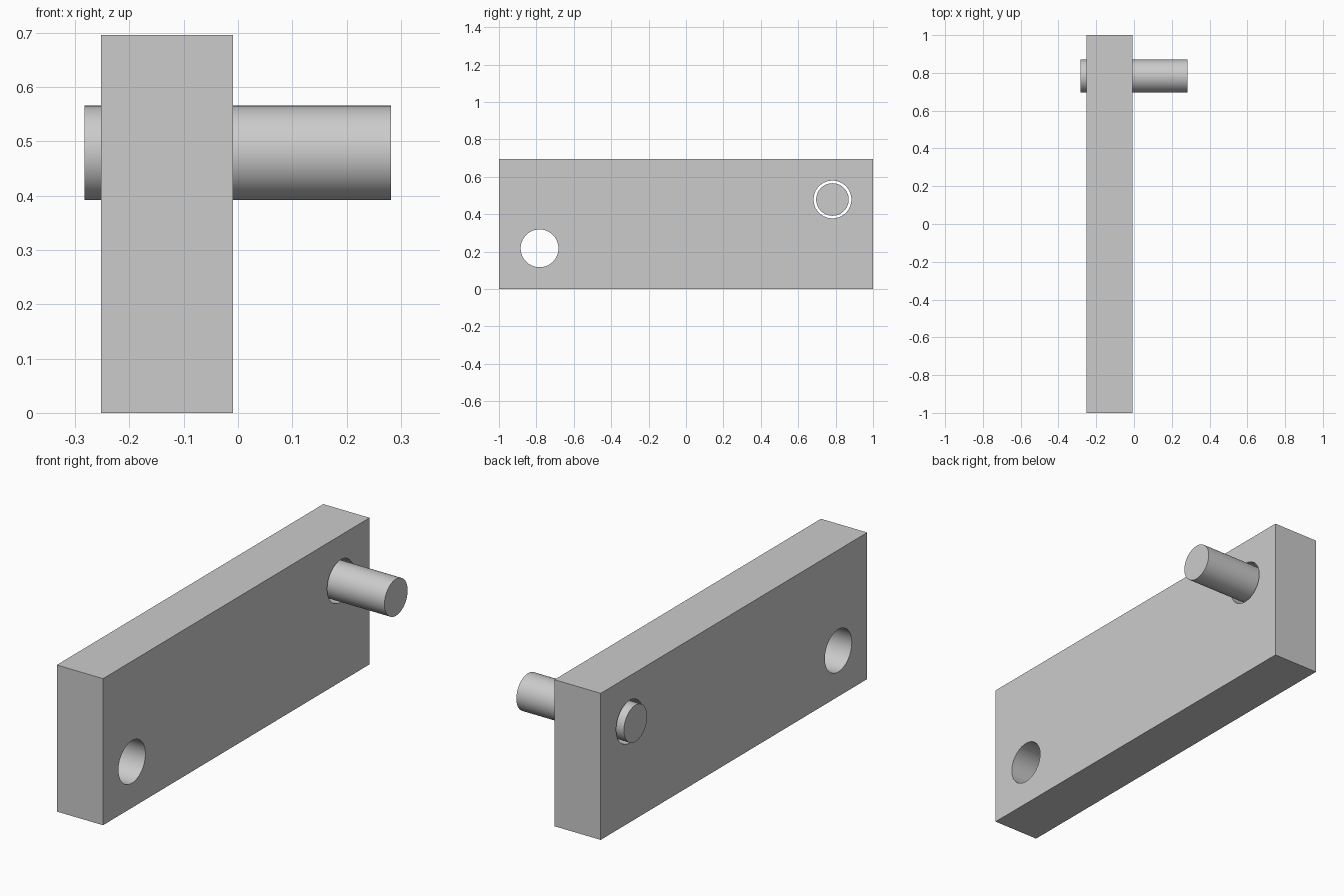
import bpy
import math

cube = bpy.data.objects.get("Cube")
if cube:
    bpy.data.objects.remove(cube, do_unlink=True)

PLATE_X = (-0.252, -0.009)
PLATE_HEIGHT = 0.696
PIN_X = (-0.283, 0.282)
HOLES = {"lower_hole": (-0.783, 0.218), "upper_hole": (0.783, 0.479)}
HOLE_RADIUS, PIN_RADIUS = 0.101, 0.087

grey = bpy.data.materials.new("light grey")
grey.use_nodes = True
grey.diffuse_color = (0.6, 0.6, 0.6, 1)
grey.node_tree.nodes["Principled BSDF"].inputs["Base Color"].default_value = (0.6, 0.6, 0.6, 1)


def rod(name, x_range, centre, radius):
    """Cylinder lying along x, centred on a (y, z) point."""
    x0, x1 = x_range
    bpy.ops.mesh.primitive_cylinder_add(
        vertices=64, radius=radius, depth=x1 - x0,
        location=((x0 + x1) / 2, *centre), rotation=(0, math.pi / 2, 0))
    obj = bpy.context.object
    obj.name = name
    bpy.ops.object.transform_apply(location=False, rotation=True, scale=True)
    return obj


def finish(obj):
    """Colour the part and smooth its round walls."""
    obj.data.materials.clear()
    obj.data.materials.append(grey)
    bpy.ops.object.select_all(action="DESELECT")
    obj.select_set(True)
    bpy.context.view_layer.objects.active = obj
    bpy.ops.object.shade_smooth_by_angle(angle=math.radians(30))


# Upright plate
x0, x1 = PLATE_X
bpy.ops.mesh.primitive_cube_add(size=1, location=((x0 + x1) / 2, 0, PLATE_HEIGHT / 2))
plate = bpy.context.object
plate.name = "plate"
plate.scale = (x1 - x0, 2, PLATE_HEIGHT)
bpy.ops.object.transform_apply(location=False, rotation=False, scale=True)

# Two through holes
for name, centre in HOLES.items():
    cutter = rod(name, (x0 - 0.1, x1 + 0.1), centre, HOLE_RADIUS)
    cutter.hide_render = True
    cut = plate.modifiers.new(name, "BOOLEAN")
    cut.operation = "DIFFERENCE"
    cut.solver = "EXACT"
    cut.object = cutter
    bpy.context.view_layer.objects.active = plate
    bpy.ops.object.modifier_apply(modifier=name)
    bpy.data.objects.remove(cutter, do_unlink=True)
finish(plate)

# Loose pin through the upper hole
finish(rod("pin", PIN_X, HOLES["upper_hole"], PIN_RADIUS))
